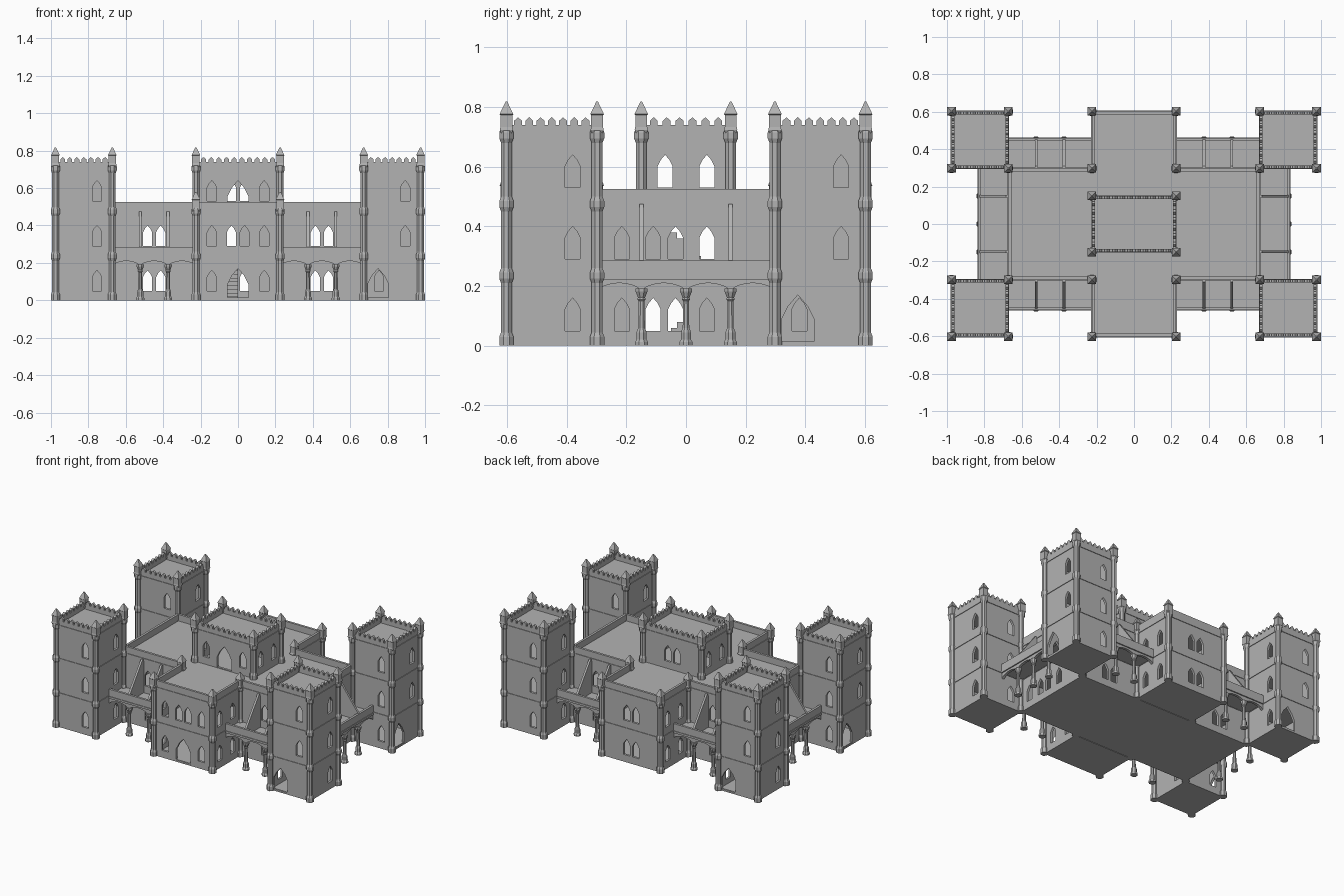
import bpy, bmesh, math
from mathutils import Matrix

cube = bpy.data.objects.get("Cube")
if cube:
    bpy.data.objects.remove(cube, do_unlink=True)

stone = bpy.data.materials.new("grey stone")
stone.use_nodes = True
GREY = (0.45, 0.45, 0.45, 1)
stone.diffuse_color = GREY
stone.node_tree.nodes["Principled BSDF"].inputs["Base Color"].default_value = GREY

T = 0.016                      # wall thickness
BAY, WING, FRONT, SIDE, KEEP = 0.225, 0.672, 0.602, 0.298, 0.15
TOWER = FRONT - SIDE
FLOORS = (0.05, 0.29, 0.53)    # window sills
ROOF, PARAPET, CREST = 0.48, 0.525, 0.74


def frame(x, y, angle=0):
    """Local frame: x along the wall, -y outward, z up."""
    return Matrix.Translation((x, y, 0)) @ Matrix.Rotation(angle, 4, 'Z')


def finish(name, bm, m):
    bmesh.ops.remove_doubles(bm, verts=bm.verts, dist=1e-5)
    bmesh.ops.recalc_face_normals(bm, faces=bm.faces)
    mesh = bpy.data.meshes.new(name)
    bm.to_mesh(mesh)
    bm.free()
    mesh.materials.clear()
    mesh.materials.append(stone)
    mesh.shade_flat()
    ob = bpy.data.objects.new(name, mesh)
    bpy.context.collection.objects.link(ob)
    ob.matrix_world = m
    return ob


def plate(name, loops, y, thick, m):
    """Upright plate cut from an outline with holes, from y to y + thick."""
    cu = bpy.data.curves.new(name, 'CURVE')
    cu.dimensions, cu.fill_mode, cu.extrude = '2D', 'BOTH', thick / 2
    for pts in loops:
        sp = cu.splines.new('POLY')
        sp.points.add(len(pts) - 1)
        for p, (u, v) in zip(sp.points, pts):
            p.co = (u, v, 0, 1)
        sp.use_cyclic_u = True
    tmp = bpy.data.objects.new(name, cu)
    bpy.context.collection.objects.link(tmp)
    bpy.context.view_layer.update()
    mesh = bpy.data.meshes.new_from_object(
        tmp.evaluated_get(bpy.context.evaluated_depsgraph_get()))
    bm = bmesh.new()
    bm.from_mesh(mesh)
    bpy.data.objects.remove(tmp)
    bpy.data.curves.remove(cu)
    bpy.data.meshes.remove(mesh)
    bm.transform(Matrix.Translation((0, y + thick / 2, 0))
                 @ Matrix.Rotation(math.pi / 2, 4, 'X'))
    return finish(name, bm, m)


def box(name, x0, x1, y0, y1, z0, z1, m=Matrix()):
    bm = bmesh.new()
    bmesh.ops.create_cube(bm, size=1)
    bm.transform(Matrix.Translation(((x0 + x1) / 2, (y0 + y1) / 2, (z0 + z1) / 2))
                 @ Matrix.Diagonal((x1 - x0, y1 - y0, z1 - z0, 1)))
    return finish(name, bm, m)


def lathe(name, profile, sides, m):
    """Faceted turned shape; profile is (half width, height) from the bottom."""
    bm = bmesh.new()
    rings = []
    for r, z in profile:
        r /= math.cos(math.pi / sides)
        rings.append([bm.verts.new((r * math.cos((k + .5) * math.tau / sides),
                                    r * math.sin((k + .5) * math.tau / sides), z))
                      for k in range(sides)])
    for a, b in zip(rings, rings[1:]):
        for k in range(sides):
            j = (k + 1) % sides
            bm.faces.new((a[k], a[j], b[j], b[k]))
    bm.faces.new(rings[0])
    bm.faces.new(rings[-1])
    return finish(name, bm, m)


def opening(u, z, w=0.05, h=0.11):
    """Pointed-arch outline."""
    a = w / 2
    s = z + h - 0.75 * w
    return [(u - a, z), (u + a, z), (u + a, s), (u + a * .6, s + .4 * w),
            (u, z + h), (u - a * .6, s + .4 * w), (u - a, s)]


def wall(name, length, z0, z1, holes, m, crenel=False):
    top = [(length, z1)]
    if crenel:
        n = round((length - 0.04) / 0.04)
        step = (length - 0.04) / n
        for i in reversed(range(n)):
            c = 0.02 + (i + .5) * step
            top += [(c + .013, z1), (c + .013, z1 + .014), (c, z1 + .026),
                    (c - .013, z1 + .014), (c - .013, z1)]
    outline = [(0, z0), (length, z0)] + top + [(0, z1)]
    shifted = [[(u + length / 2, v) for u, v in h] for h in holes]
    plate(name, [outline] + shifted, 0, T, m)


def pillar(name, x, y, top, bottom=0):
    """Octagonal corner shaft with collars and a square pinnacle."""
    prof = [(.024, bottom), (.024, bottom + .03), (.018, bottom + .045)]
    for z in (0.24, 0.48, 0.71):
        if bottom + .05 < z < top - .05:
            prof += [(.018, z - .03), (.024, z - .015), (.024, z + .005), (.018, z + .02)]
    prof.append((.018, top - .09))
    lathe(name, prof, 8, frame(x, y))
    lathe(name + "_pinnacle", [(.018, top - .105), (.022, top - .095), (.02, top - .085),
                               (.02, top - .045), (.023, top - .042), (.003, top)],
          4, frame(x, y))


def room(name, x0, x1, y0, y1, z0, faces):
    """Four crenellated walls: front, right, back, left."""
    w, d = x1 - x0, y1 - y0
    starts = [(x0, y0), (x1, y0), (x1, y1), (x0, y1)]
    for k, (x, y) in enumerate(starts):
        wall(name + "_wall", d if k % 2 else w, z0, CREST, faces[k],
             frame(x, y, k * math.pi / 2), True)
        pillar(name + "_corner_pillar", x, y, 0.818, z0)
    slab(name + "_roof", x0, x1, y0, y1, 0.71)


def slab(name, x0, x1, y0, y1, z, e=0.004):
    """Floor whose edge shows outside as a string course."""
    box(name, x0 - e, x1 + e, y0 - e, y1 + e, z - .016, z)


def windows(us, sills):
    return [opening(u, z) for z in sills for u in us]


# Four corner towers, each a quarter turn on from the last
for k, (sx, sy) in enumerate([(1, -1), (1, 1), (-1, 1), (-1, -1)]):
    x0, y0 = (WING if sx > 0 else -WING - TOWER), (SIDE if sy > 0 else -FRONT)
    plain = windows([.07], FLOORS)
    faces = [plain] * 4
    faces[k] = windows([.07], FLOORS[1:]) + [opening(-.075, .01, .11, .16)]
    room("tower", x0, x0 + TOWER, y0, y0 + TOWER, 0, faces)
    slab("tower_ground_floor", x0, x0 + TOWER, y0, y0 + TOWER, .016, -.002)
    for z in (0.24, 0.48):
        slab("tower_floor", x0, x0 + TOWER, y0, y0 + TOWER, z)

# Cross-shaped main hall
low = FLOORS[:2]
pair, bay_side = windows([-.035, .035], low), windows([-.07, .07], low)
bay_front = (windows([-.14, .14], low) + windows([-.035, .035], low[1:])
             + [opening(0, .01, .11, .16)])
right_holes = windows([-.215, -.11, -.035, .07], low)
left_holes = windows([.11, .035, -.07, -.215], low)
B, W, F, S = BAY, WING, FRONT, SIDE
corners = [(-B, -F), (B, -F), (B, -S), (W, -S), (W, S), (B, S),
           (B, F), (-B, F), (-B, S), (-W, S), (-W, -S), (-B, -S)]
hall_holes = [bay_front, bay_side, pair, right_holes, pair, bay_side,
              pair, bay_side, pair, left_holes, pair, bay_side]
for i, holes in enumerate(hall_holes):
    (xa, ya), (xb, yb) = corners[i], corners[(i + 1) % len(corners)]
    wall("hall_wall", math.hypot(xb - xa, yb - ya), 0, PARAPET, holes,
         frame(xa, ya, math.atan2(yb - ya, xb - xa)))
for z, e in ((.016, -.002), (.24, .004), (ROOF, .004)):
    slab("hall_floor", -W, W, -S, S, z, e)
    for y0, y1 in ((-F, -S), (S, F)):
        slab("bay_floor", -B, B, y0, y1, z, e)
for x in (-B, B):
    for y in (-F, -S, S, F):
        pillar("bay_pillar", x, y, 0.58)

# Rooftop keep
keep_side = windows([-.07, .07], FLOORS[2:])
room("keep", -B, B, -KEEP, KEEP, ROOF,
     [windows([-.14, .14], FLOORS[2:]) + [opening(0, .485, .11, .155)], keep_side,
      windows([-.035, .035], FLOORS[2:]), keep_side])

# Inner stairs, one flight for each storey
for i in range(12):
    y, h = -.09 + i * .02, .02 * (i + 1)
    box("lower_stair", -.06, 0, y, y + .02, 0, h)
    box("upper_stair", 0, .06, -y - .02, -y, .24, .24 + h)


# Arcaded balconies with sloping buttress fins
def balcony(x, y, angle, length, spans, fins, depth=0.157):
    m = frame(x, y, angle)
    step = length / spans
    box("balcony_floor", 0, length, -depth, 0, .225, .24, m)
    box("balcony_rail", 0, length, -depth - .004, -depth + .012, .236, .285, m)
    box("balcony_ledge", 0, length, -depth - .008, -depth + .012, .222, .236, m)
    under = [(step * (i + j / 8), .186 + .024 * math.sin(math.pi * j / 8) ** .7)
             for i in range(spans) for j in range(8)]
    plate("balcony_arches", [under + [(length, .186), (length, .226), (0, .226)]],
          -depth, .018, m)
    for i in range(1, spans):
        u = i * step
        lathe("balcony_column",
              [(.022, 0), (.022, .012), (.017, .02), (.017, .045), (.011, .06), (.01, .15),
               (.014, .155), (.012, .162), (.02, .182), (.02, .192)],
              8, m @ frame(u, -depth + .009))
        if i in fins:
            plate("buttress_fin", [[(0, .23), (depth - .004, .23), (depth - .004, .285),
                                    (.012, .475), (0, .475)]],
                  -.007, .014, m @ frame(u, 0, -math.pi / 2))


for x, y, a in ((B, -S, 0), (-W, -S, 0), (W, S, math.pi), (-B, S, math.pi)):
    balcony(x, y, a, W - B, 3, (1, 2))
for x, y, a in ((W, -S, math.pi / 2), (-W, S, -math.pi / 2)):
    balcony(x, y, a, 2 * S, 4, (1, 3))
